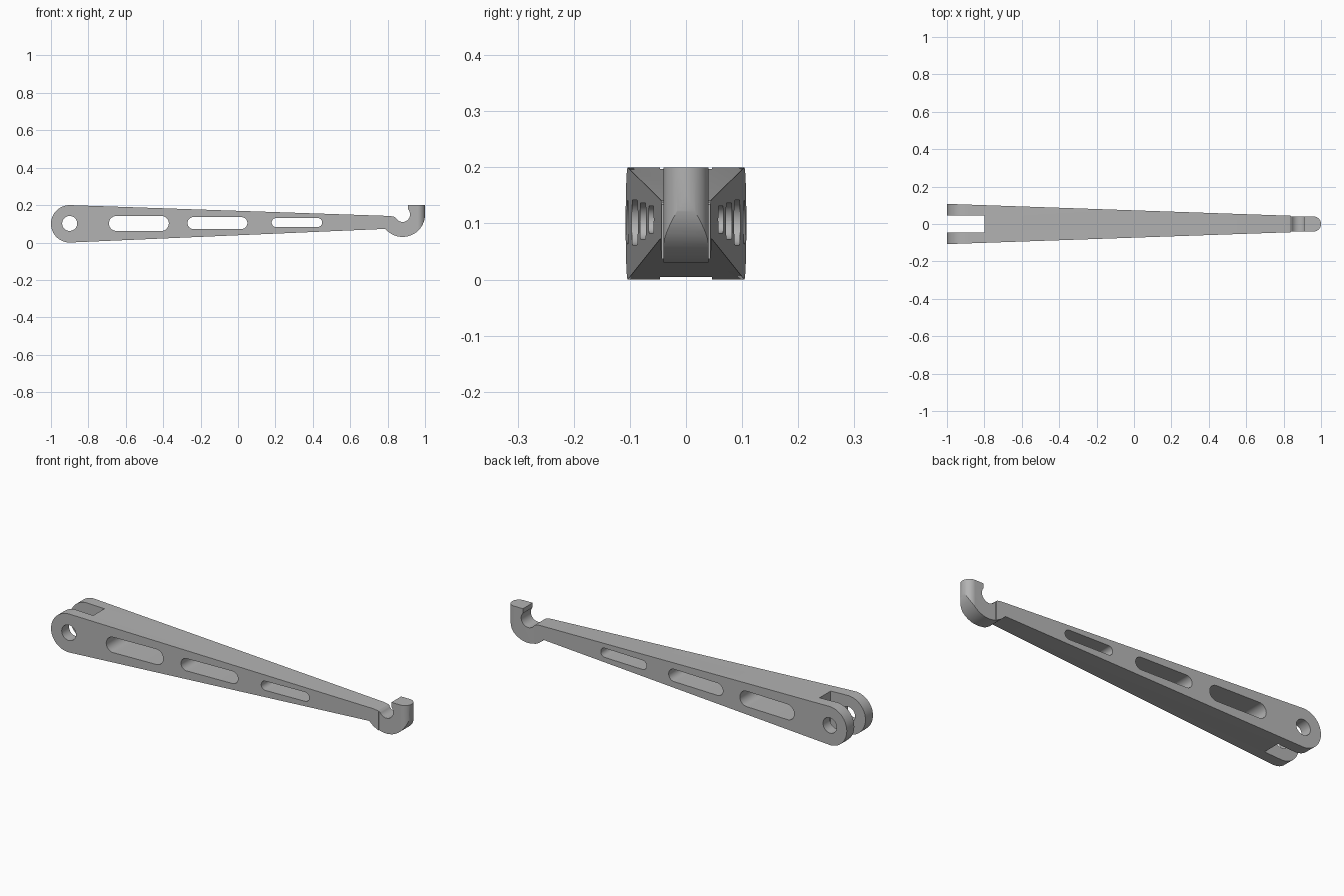
import bpy
import bmesh
from math import cos, sin, radians
from mathutils import Vector

if "Cube" in bpy.data.objects:
    bpy.data.objects.remove(bpy.data.objects["Cube"])

steel = bpy.data.materials.new("grey_metal")
steel.use_nodes = True
GREY = (0.45, 0.45, 0.45, 1)
steel.diffuse_color = GREY
steel.node_tree.nodes["Principled BSDF"].inputs["Base Color"].default_value = GREY


def arc(cx, cy, r, start, end, steps=32):
    """Points along an arc, angles in degrees."""
    angles = [radians(start + (end - start) * i / steps) for i in range(steps + 1)]
    return [(cx + r * cos(a), cy + r * sin(a)) for a in angles]


def prism(name, outline, low, high, axis):
    """Extrude an outline along y (outline in x, z) or along z (outline in x, y)."""
    def place(p, h):
        return (p[0], h, p[1]) if axis == "y" else (p[0], p[1], h)
    bm = bmesh.new()
    face = bm.faces.new([bm.verts.new(place(p, low)) for p in outline])
    grown = bmesh.ops.extrude_face_region(bm, geom=[face])
    shift = Vector(place((0, 0), high - low))
    bmesh.ops.translate(bm, vec=shift,
                        verts=[v for v in grown["geom"] if isinstance(v, bmesh.types.BMVert)])
    bmesh.ops.recalc_face_normals(bm, faces=bm.faces)
    mesh = bpy.data.meshes.new(name)
    bm.to_mesh(mesh)
    bm.free()
    mesh.materials.append(steel)
    obj = bpy.data.objects.new(name, mesh)
    bpy.context.collection.objects.link(obj)
    return obj


def combine(target, tool, operation):
    """Apply a boolean and discard the tool."""
    mod = target.modifiers.new(operation, "BOOLEAN")
    mod.operation = operation
    mod.solver = "EXACT"
    mod.object = tool
    bpy.ops.object.select_all(action="DESELECT")
    bpy.context.view_layer.objects.active = target
    target.select_set(True)
    bpy.ops.object.modifier_apply(modifier=mod.name)
    bpy.data.objects.remove(tool)


# Side outline: round pivot end, tapering arm, open hook
side = arc(-0.9, 0.1, 0.1, 90, 270)
side += arc(0.88, 0.15, 0.12, 220, 360, 40)
side += [(1.0, 0.2), (0.91, 0.2)]
side += arc(0.88, 0.15, 0.04, 41, -150, 40)
side += [(0.835, 0.138), (0.81, 0.142)]
lever = prism("lever_arm", side, -0.2, 0.2, "y")

# Plan outline: straight taper, small step, rounded hook tip
upper = [(-1.1, 0.111), (0.84, 0.044), (0.84, 0.04)]
plan = [(x, -y) for x, y in upper] + arc(0.96, 0, 0.04, -90, 90) + upper[::-1]
combine(lever, prism("plan_cutter", plan, -0.1, 0.3, "z"), "INTERSECT")

# Fork gap at the pivot end
gap = [(-1.2, -0.046), (-0.8, -0.046), (-0.8, 0.046), (-1.2, 0.046)]
combine(lever, prism("fork_cutter", gap, -0.1, 0.3, "z"), "DIFFERENCE")

# Pivot hole, then three lightening slots: left end, right end, height, radius
openings = [(-0.94, -0.86, 0.102, 0.04), (-0.69, -0.37, 0.102, 0.04),
            (-0.27, 0.05, 0.104, 0.032), (0.18, 0.45, 0.107, 0.024)]
for x0, x1, z, r in openings:
    if x1 - x0 < 2.01 * r:
        outline = arc(x0 + r, z, r, 0, 360, 48)[:-1]
    else:
        outline = arc(x0 + r, z, r, 90, 270, 24) + arc(x1 - r, z, r, -90, 90, 24)
    combine(lever, prism("slot_cutter", outline, -0.3, 0.3, "y"), "DIFFERENCE")

bpy.ops.object.shade_smooth_by_angle(angle=radians(25))
